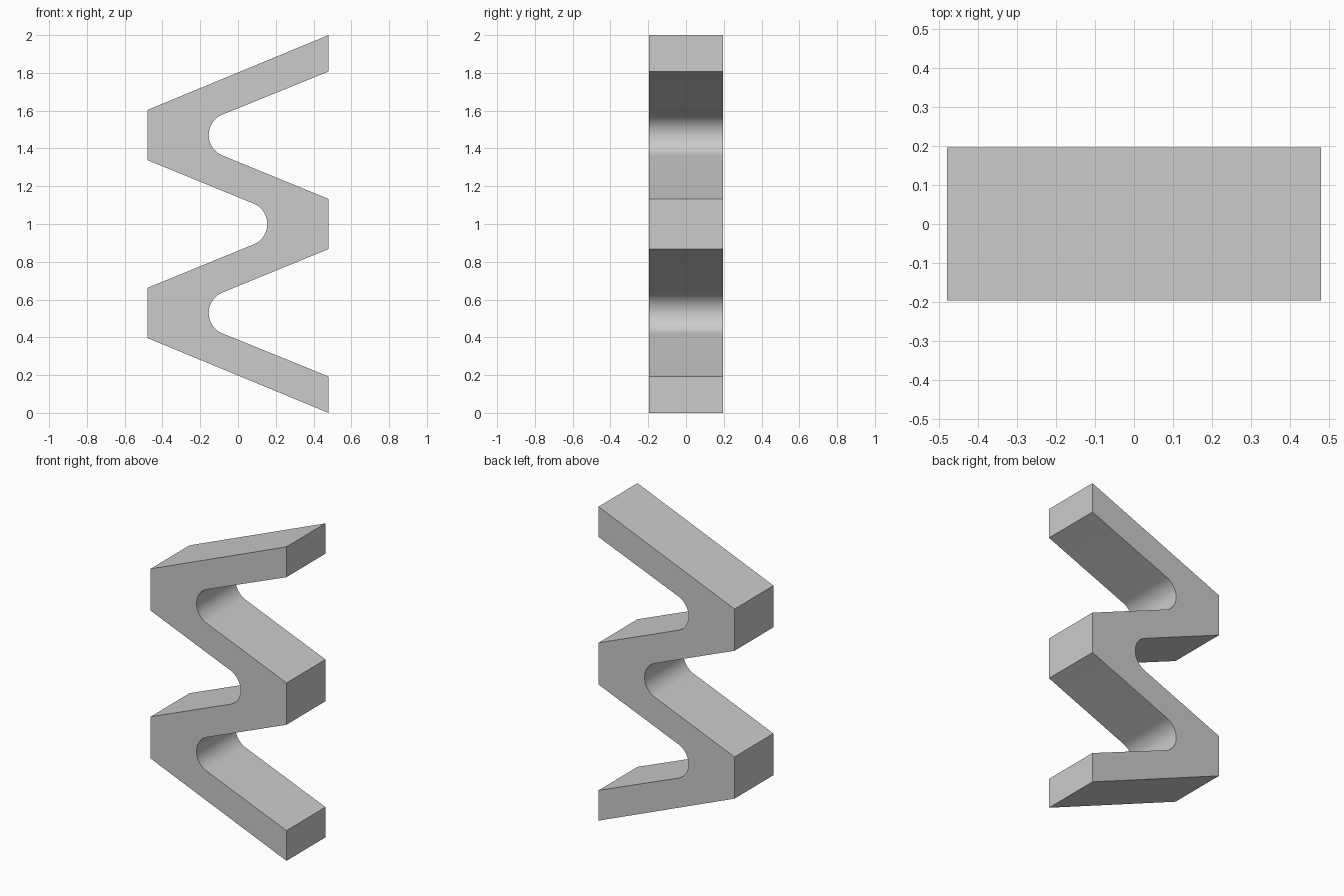
import bpy
import bmesh
from math import atan, cos, sin, pi, radians

default_cube = bpy.data.objects.get("Cube")
if default_cube:
    bpy.data.objects.remove(default_cube, do_unlink=True)

HALF_W, HALF_D = 0.479, 0.196   # half width and half depth
PITCH = 0.471                   # height between neighbouring bends
CORNER = 0.133                  # half height of each blunt outer corner
RADIUS = 0.117                  # rounding inside each bend
ARC_X = 0.038                   # arc centre distance from the middle
END = 0.193                     # height of the cut ends
STEPS = 24
tilt = atan(0.413)


def inner_arc(side, z):
    """Rounded inside of a bend, listed from bottom to top."""
    sweep = pi / 2 - tilt
    angles = [-sweep + 2 * sweep * i / STEPS for i in range(STEPS + 1)]
    return [(side * (ARC_X + RADIUS * cos(a)), z + RADIUS * sin(a)) for a in angles]


def outer_corner(side, z):
    return [(side * HALF_W, z - CORNER), (side * HALF_W, z + CORNER)]


# Zigzag outline: right edge upwards, then left edge downwards
low, mid, high = 1 - PITCH, 1, 1 + PITCH
right_edge = ([(HALF_W, 0), (HALF_W, END)] + inner_arc(-1, low)
              + outer_corner(1, mid) + inner_arc(-1, high)
              + [(HALF_W, 2 - END), (HALF_W, 2)])
left_edge = outer_corner(-1, low) + inner_arc(1, mid) + outer_corner(-1, high)
outline = right_edge + left_edge[::-1]

# Extrude the outline through its depth
bm = bmesh.new()
front = bm.faces.new([bm.verts.new((x, -HALF_D, z)) for x, z in outline])
extruded = bmesh.ops.extrude_face_region(bm, geom=[front], use_keep_orig=True)
back_verts = [g for g in extruded["geom"] if isinstance(g, bmesh.types.BMVert)]
bmesh.ops.translate(bm, verts=back_verts, vec=(0, 2 * HALF_D, 0))
bmesh.ops.recalc_face_normals(bm, faces=bm.faces)
mesh = bpy.data.meshes.new("zigzag_spring")
bm.to_mesh(mesh)
bm.free()

spring = bpy.data.objects.new("zigzag_spring", mesh)
bpy.context.collection.objects.link(spring)

# Plain grey
grey = bpy.data.materials.new("plain_grey")
grey.use_nodes = True
colour = (0.6, 0.6, 0.6, 1)
grey.diffuse_color = colour
grey.node_tree.nodes["Principled BSDF"].inputs["Base Color"].default_value = colour
mesh.materials.append(grey)

# Smooth only the rounded bends
bpy.context.view_layer.objects.active = spring
spring.select_set(True)
bpy.ops.object.shade_smooth_by_angle(angle=radians(15))
